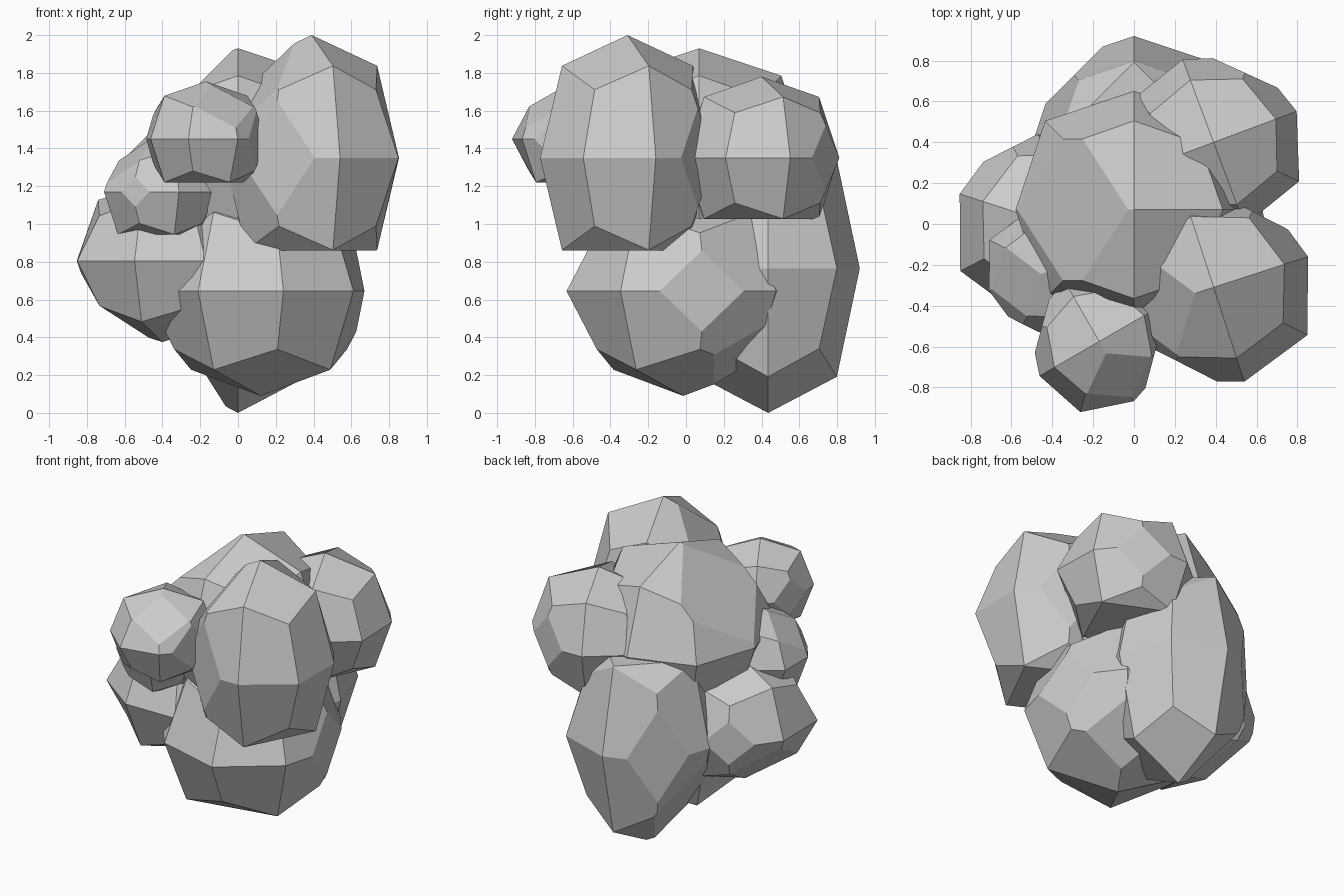
import bpy, bmesh
from math import radians
from mathutils import Matrix, Vector

if "Cube" in bpy.data.objects:
    bpy.data.objects.remove(bpy.data.objects["Cube"])


def clump(name, centre, radius, height, turn, cuts=()):
    """Low-poly rounded cube (24 quads) with flat slices, stretched, turned and placed.
    cuts: pairs of (unturned direction, distance from centre) of the slicing planes."""
    bm = bmesh.new()
    bmesh.ops.create_cube(bm, size=2)
    bmesh.ops.subdivide_edges(bm, edges=bm.edges[:], cuts=1, use_grid_fill=True)
    # one round of cube smoothing: face centres, edge middles, corners
    for v in bm.verts:
        v.co *= {1: 1.0, 2: 0.75, 3: 5 / 9}[sum(abs(round(c)) for c in v.co)]
    # flat slices
    for direction, distance in cuts:
        n = Vector(direction).normalized()
        bmesh.ops.bisect_plane(bm, geom=bm.verts[:] + bm.edges[:] + bm.faces[:],
                               plane_co=n * distance, plane_no=n, clear_outer=True)
        rim = [e for e in bm.edges if e.is_boundary]
        bmesh.ops.holes_fill(bm, edges=rim, sides=0)
    bmesh.ops.rotate(bm, verts=bm.verts[:], matrix=Matrix.Rotation(radians(turn), 3, 'Z'))
    bmesh.ops.scale(bm, verts=bm.verts[:], vec=(radius, radius, height))
    bmesh.ops.recalc_face_normals(bm, faces=bm.faces[:])
    mesh = bpy.data.meshes.new(name)
    bm.to_mesh(mesh)
    bm.free()
    ob = bpy.data.objects.new(name, mesh)
    ob.location = centre
    bpy.context.collection.objects.link(ob)
    return ob


FLAT_BOTTOM = ((0, 0, -1), 0.755)

# upper clumps
clump("top_clump", (0, 0.07, 1.35), 0.58, 0.58, 0, [((-1, 0, 1), 0.73)])
clump("right_front_clump", (0.39, -0.31, 1.35), 0.486, 0.65, 18,
      [((-1, 0, 1), 0.8), ((-1, -1, 0), 0.83), ((1, 1, 0), 0.86), FLAT_BOTTOM])
clump("right_back_clump", (0.39, 0.40, 1.35), 0.434, 0.43, 20.5,
      [((1, 1, 0), 0.86), FLAT_BOTTOM])
clump("front_small_clump", (-0.17, -0.575, 1.45), 0.338, 0.305, 30,
      [((1, -1, 0), 0.82), ((-1, 1, 0), 0.86), ((0, -1, 1), 0.8), FLAT_BOTTOM])

# left side clumps
clump("left_middle_clump", (-0.41, -0.23, 1.17), 0.315, 0.30, 18,
      [((-1, 0, 1), 0.78), ((-1, -1, 0), 0.93), FLAT_BOTTOM])
clump("left_lower_clump", (-0.40, 0.0, 0.805), 0.477, 0.43, -18,
      [((-1, 1, 0), 0.89), ((-1, 0, -1), 0.78)])

# large lower clumps
clump("front_lower_clump", (0.12, -0.015, 0.645), 0.593, 0.555, 56,
      [((1, -1, 0), 0.87), ((1, 0, -1), 0.86)])
clump("back_lower_clump", (0, 0.435, 0.765), 0.485, 0.765, 0,
      [((0, 0, 1), 0.755), ((-1, 1, 0), 0.855), ((-1, 0, -1), 0.77)])
